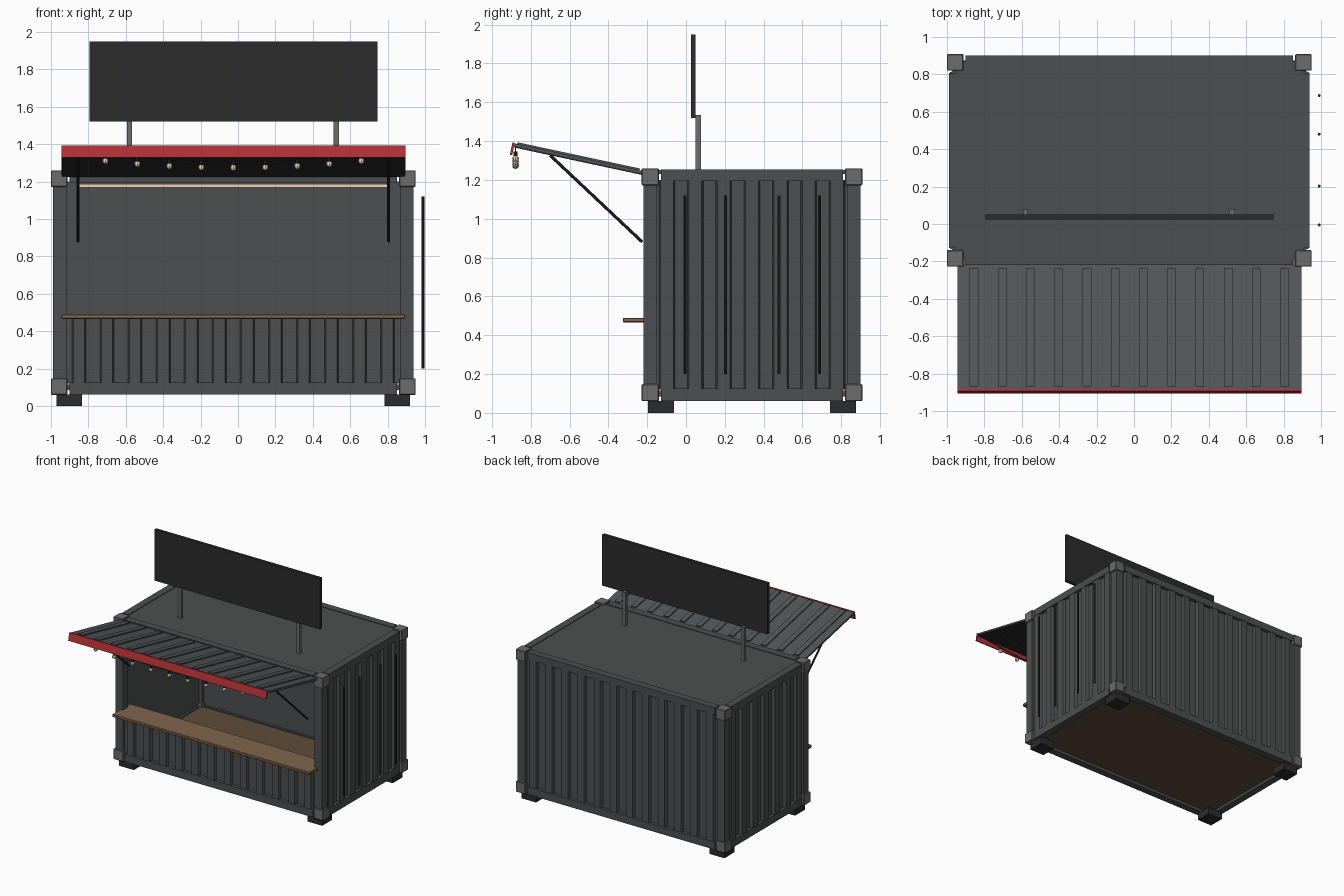
import bpy, bmesh, math
from mathutils import Matrix, Vector

if "Cube" in bpy.data.objects:
    bpy.data.objects.remove(bpy.data.objects["Cube"])

CX, CY = -0.025, 0.34          # container centre


def mat(name, r, g, b):
    m = bpy.data.materials.new(name)
    m.diffuse_color = (r, g, b, 1)
    m.use_nodes = True
    m.node_tree.nodes["Principled BSDF"].inputs["Base Color"].default_value = m.diffuse_color
    return m


STEEL = mat("steel", 0.075, 0.078, 0.08)
CAST = mat("casting_grey", 0.15, 0.15, 0.15)
BLACK = mat("black", 0.025, 0.025, 0.027)
AWN = mat("awning_steel", 0.085, 0.095, 0.1)
RED = mat("red", 0.45, 0.03, 0.035)
WOOD = mat("wood", 0.22, 0.13, 0.075)
FLOOR = mat("floor_wood", 0.11, 0.075, 0.04)
WARM = mat("warm_light", 0.85, 0.68, 0.45)


def finish(name, bm, material, matrix=None, bevel=0):
    bmesh.ops.recalc_face_normals(bm, faces=bm.faces)
    me = bpy.data.meshes.new(name)
    bm.to_mesh(me)
    bm.free()
    me.materials.append(material)
    ob = bpy.data.objects.new(name, me)
    bpy.context.collection.objects.link(ob)
    if matrix is not None:
        ob.matrix_world = matrix
    if bevel:
        mod = ob.modifiers.new("bevel", 'BEVEL')
        mod.width, mod.segments = bevel, 1
    return ob


def boxes(name, items, material, matrix=None, bevel=0):
    """One object from boxes given as (x0, x1, y0, y1, z0, z1)."""
    bm = bmesh.new()
    for x0, x1, y0, y1, z0, z1 in items:
        m = (Matrix.Translation(((x0 + x1) / 2, (y0 + y1) / 2, (z0 + z1) / 2))
             @ Matrix.Diagonal((x1 - x0, y1 - y0, z1 - z0, 1)))
        bmesh.ops.create_cube(bm, size=1, matrix=m)
    return finish(name, bm, material, matrix, bevel)


def rod(name, p, q, r, sides, material):
    p, q = Vector(p), Vector(q)
    m = Matrix.Translation((p + q) / 2) @ (q - p).to_track_quat('Z', 'Y').to_matrix().to_4x4()
    bm = bmesh.new()
    bmesh.ops.create_cone(bm, cap_ends=True, segments=sides, radius1=r, radius2=r,
                          depth=(q - p).length, matrix=m)
    return finish(name, bm, material)


def wall(name, half, ribs, pitch, flat, z0, z1, matrix):
    """Corrugated sheet with a flat inside; local -y points outward."""
    pts = [(-half, 0.026)]
    for i in range(ribs):
        c = (i - (ribs - 1) / 2) * pitch
        a, b = flat / 2, flat / 2 + 0.008
        pts += [(c - b, 0.026), (c - a, 0.003), (c + a, 0.003), (c + b, 0.026)]
    pts += [(half, 0.026), (half, 0.042), (-half, 0.042)]
    bm = bmesh.new()
    face = bm.faces.new([bm.verts.new((x, y, z0)) for x, y in pts])
    ext = bmesh.ops.extrude_face_region(bm, geom=[face])
    verts = [v for v in ext["geom"] if isinstance(v, bmesh.types.BMVert)]
    bmesh.ops.translate(bm, verts=verts, vec=(0, 0, z1 - z0))
    return finish(name, bm, STEEL, matrix)


HX, HY = 0.963, 0.56           # frame half sizes
KX, KY, K = 0.975, 0.568, 0.088  # casting outer half sizes and edge


def span(c, s, outer, w):
    """Interval of width w ending at the outer side s of centre c."""
    a, b = c + s * outer, c + s * (outer - w)
    return min(a, b), max(a, b)


# frame: corner castings, posts, rails and feet
castings, posts, rails, feet = [], [], [], []
for sx in (-1, 1):
    for sy in (-1, 1):
        for z in (0.06, 1.172):
            castings.append((*span(CX, sx, KX, K), *span(CY, sy, KY, K), z, z + K))
        posts.append((*span(CX, sx, HX, 0.07), *span(CY, sy, HY, 0.067), 0.145, 1.175))
        feet.append((*span(CX, sx, 0.945, 0.137), *span(CY, sy, 0.535, 0.133), 0, 0.062))
for z0, z1 in ((0.062, 0.125), (1.195, 1.255)):
    for s in (-1, 1):
        rails.append((CX - 0.876, CX + 0.876, *span(CY, s, HY, 0.06), z0, z1))
        rails.append((*span(CX, s, HX, 0.06), CY - 0.468, CY + 0.468, z0, z1))
boxes("corner_castings", castings, CAST, bevel=0.004)
boxes("corner_posts", posts, STEEL)
boxes("frame_rails", rails, STEEL)
boxes("feet", feet, BLACK)

# corrugated walls
T, R = Matrix.Translation, Matrix.Rotation
wall("front_lower_wall", 0.895, 12, 0.15, 0.06, 0.12, 0.468, T((CX, CY - HY, 0)))
wall("back_wall", 0.895, 12, 0.15, 0.06, 0.12, 1.2, T((CX, CY + HY, 0)) @ R(math.pi, 4, 'Z'))
wall("right_wall", 0.495, 7, 0.146, 0.066, 0.12, 1.2,
     T((CX + HX, CY, 0)) @ R(math.pi / 2, 4, 'Z'))
wall("left_wall", 0.495, 7, 0.146, 0.066, 0.12, 1.2,
     T((CX - HX, CY, 0)) @ R(-math.pi / 2, 4, 'Z'))

# roof and floor
boxes("roof", [(CX - 0.93, CX + 0.93, CY - 0.53, CY + 0.53, 1.23, 1.25)], STEEL)
boxes("floor", [(CX - 0.915, CX + 0.915, CY - 0.51, CY + 0.51, 0.085, 0.115)], FLOOR)

# serving counter and inside light strip
boxes("counter", [(CX - 0.919, CX + 0.919, -0.325, -0.09, 0.466, 0.49)], WOOD, bevel=0.004)
boxes("light_strip", [(-0.85, 0.8, -0.15, -0.13, 1.168, 1.186)], WARM)

# awning in its own tilted frame, hinged at the front top edge
awn = T((CX, -0.222, 1.235)) @ R(-math.radians(12.1), 4, 'X')
boxes("awning_panel", [(-0.92, 0.92, -0.68, 0, -0.002, 0.011)], AWN, awn)
boxes("awning_lining", [(-0.915, 0.915, -0.678, 0, -0.01, -0.002)], BLACK, awn)
boxes("awning_ribs", [(x - 0.023, x + 0.023, -0.665, -0.02, 0.009, 0.02)
                      for x in ((i - 5.5) * 0.151 for i in range(12))], AWN, awn)
boxes("awning_fascia", [(-0.92, 0.92, -0.69, -0.678, -0.051, 0.014)], RED, awn)
for side, x in (("left", -0.855), ("right", 0.805)):
    rod(side + "_awning_brace", (x, -0.225, 0.88), (x, -0.7, 1.327), 0.008, 8, BLACK)

# string of bulbs on a sagging cable
def cable(x):
    return 1.308 + 0.036 * (((x - CX) / 0.684) ** 2)


bulbs, sockets = bmesh.new(), bmesh.new()
xs = [CX + (i - 4) * 0.171 for i in range(9)]
for x in xs:
    z = cable(x)
    bmesh.ops.create_uvsphere(bulbs, u_segments=8, v_segments=6, radius=0.017,
                              matrix=T((x, -0.878, z - 0.034)))
    bmesh.ops.create_cone(sockets, cap_ends=True, segments=8, radius1=0.01, radius2=0.01,
                          depth=0.024, matrix=T((x, -0.878, z - 0.01)))
finish("bulbs", bulbs, WARM)
finish("bulb_sockets", sockets, BLACK)
path = [CX - 0.86] + xs + [CX + 0.86]
for i, (a, b) in enumerate(zip(path, path[1:])):
    rod("cable_%d" % i, (a, -0.878, cable(a)), (b, -0.878, cable(b)), 0.003, 6, BLACK)

# blank sign board on two posts
boxes("sign_board", [(-0.795, 0.745, 0.025, 0.05, 1.52, 1.95)], BLACK)
boxes("sign_posts", [(x - 0.014, x + 0.014, 0.05, 0.077, 1.24, 1.535)
                     for x in (-0.58, 0.525)], CAST)

# door lock rods beside the right end
for i, y in enumerate((-0.005, 0.203, 0.48, 0.687)):
    rod("lock_rod_%d" % i, (0.99, y, 0.2), (0.99, y, 1.12), 0.008, 8, BLACK)
